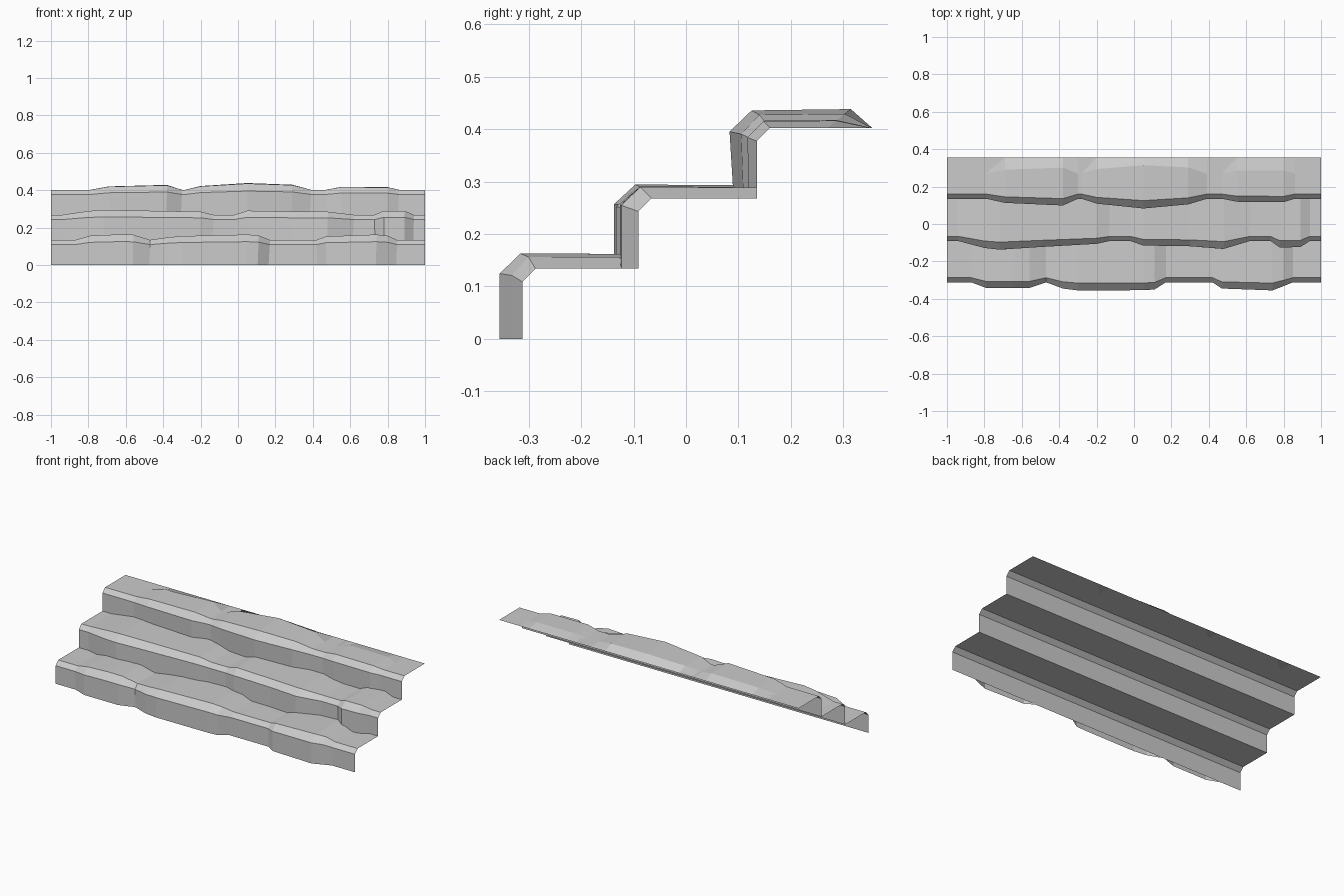
import bpy

if "Cube" in bpy.data.objects:
    bpy.data.objects.remove(bpy.data.objects["Cube"])


def loft(name, rings, keep=None):
    """Skin a run of equal-length point rows into an open flat-shaded sheet."""
    n = len(rings[0])
    verts = [p for ring in rings for p in ring]
    faces = []
    for i in range(len(rings) - 1):
        for j in range(n - 1):
            a, b = i * n + j, (i + 1) * n + j
            faces.append((a, b, b + 1, a + 1))
    mesh = bpy.data.meshes.new(name)
    mesh.from_pydata(verts, [], faces)
    mesh.update()
    obj = bpy.data.objects.new(name, mesh)
    bpy.context.collection.objects.link(obj)
    return obj


RISE, BEVEL = 0.134, 0.025
RISERS = [-0.312, -0.091, 0.135]
BACK = 0.355

# Plain stepped sheet
profile = []
for k, y in enumerate(RISERS):
    end = (RISERS + [BACK])[k + 1]
    z = k * RISE
    profile += [(y, z), (y, z + RISE - BEVEL), (y + BEVEL, z + RISE)]
profile.append((BACK, 3 * RISE))
loft("stepped_base", [[(x, y, z) for y, z in profile] for x in (-1, 1)])


def slab(name, step, stations):
    """Worn stone over one step; stations are x, forward bulge, raised height."""
    y0, z0 = RISERS[step], step * RISE
    top = z0 + RISE
    last = step == 2
    end = BACK if last else RISERS[step + 1]
    mid = (stations[0][0] + stations[-1][0]) / 2
    rings = []
    for x, dy, dz in stations:
        xf = x + 0.02 * (mid - x)
        foot = dy * (0.85 if last else 1)
        ring = [(xf, y0 - foot, z0),
                (x, y0 - dy, top - BEVEL + 0.5 * dz),
                (x, y0 + BEVEL - 0.67 * dy, top + 0.93 * dz)]
        if last:
            ring += [(x, 0.27 + 1.3 * max(dz - 0.002, 0), top + dz), (x, end, top)]
        else:
            ring += [(x, end, top + 0.9 * dz)]
        rings.append(ring)
    loft(name, rings)


# Bulging stones on each step
stones = [
    [[(-.87, 0, 0), (-.79, .030, .024), (-.65, .030, .031), (-.56, .030, .030), (-.47, 0, 0)],
     [(-.47, 0, 0), (-.38, .033, .014), (-.30, .043, .022), (.05, .042, .031), (.11, .038, .026), (.17, 0, 0)],
     [(.42, 0, 0), (.47, .033, .020), (.74, .043, .031), (.80, .020, .024), (.85, 0, 0)]],
    [[(-.94, 0, 0), (-.80, .037, .022), (-.72, .046, .028), (-.50, .032, .024), (-.20, .015, .018), (-.13, 0, 0)],
     [(-.02, 0, 0), (.05, .024, .024), (.30, .028, .018), (.48, .042, .018), (.62, 0, 0)],
     [(.73, 0, 0), (.78, .035, .023), (.89, .032, .023), (.94, 0, 0)]],
    [[(-.79, 0, 0), (-.69, .022, .018), (-.38, .036, .026), (-.30, 0, 0)],
     [(-.28, 0, 0), (-.20, .026, .020), (.05, .052, .036), (.29, .030, .027), (.39, 0, 0)],
     [(.47, 0, 0), (.55, .016, .015), (.80, .018, .014), (.86, 0, 0)]],
]
for step, row in enumerate(stones):
    for i, st in enumerate(row):
        slab(f"step_{step + 1}_stone_{i + 1}", step, st)
